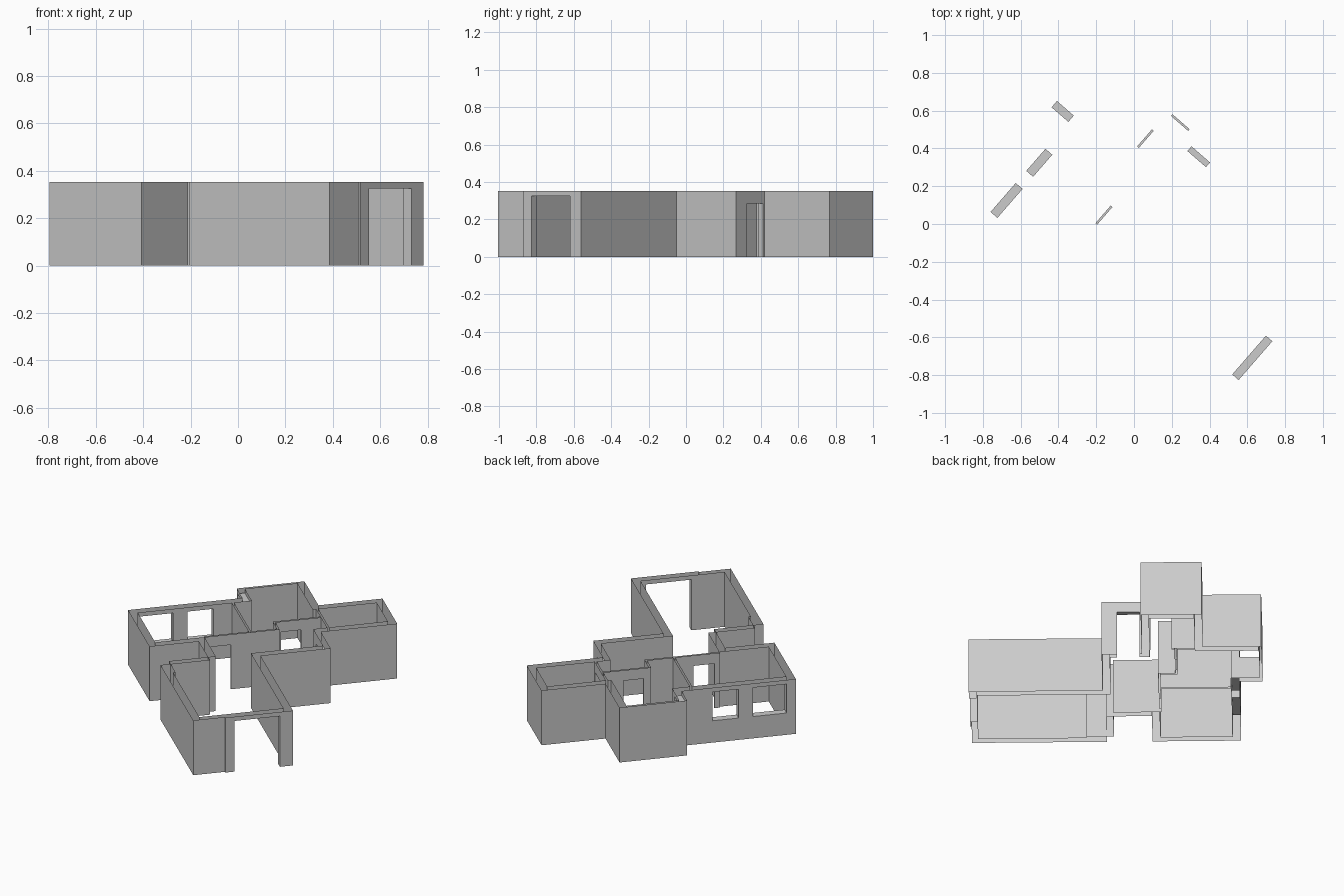
import bpy, bmesh, math
from mathutils import Matrix

cube = bpy.data.objects.get("Cube")
if cube:
    bpy.data.objects.remove(cube)

HEIGHT = 0.352
TURN = Matrix.Rotation(math.radians(49), 4, 'Z')   # the plan sits at an angle
EPS = 0.002

plaster = bpy.data.materials.new("plaster_grey")
plaster.use_nodes = True
plaster.diffuse_color = (0.6, 0.6, 0.6, 1)
plaster.node_tree.nodes["Principled BSDF"].inputs["Base Color"].default_value = (0.6, 0.6, 0.6, 1)

# Openings: u0, u1, w0, w1, z0, z1 (through the wall thickness)
openings = {
    "front_door": (-.26, .012, -.96, -.915, 0, .325),
    "side_door": (.477, .51, -.09, .04, 0, .285),
    "left_room_door": (-.131, -.007, .145, .157, 0, .285),
    "back_room_door": (.32, .44, .245, .257, 0, .285),
    "right_room_door": (.56, .572, .107, .228, 0, .285),
    "left_room_window_a": (-.45, -.247, .567, .615, .14, .325),
    "left_room_window_b": (-.162, -.007, .567, .615, .14, .325),
    "back_room_window": (.18, .224, .617, .735, .14, .325),
}

# Wall outlines, counter-clockwise
outer = [(-.505, -.95), (-.315, -.95), (-.315, -.96), (.09, -.96), (.09, -.18),
         (.51, -.18), (.51, .055), (.968, .055), (.968, .41), (.585, .41),
         (.585, .75), (.18, .75), (.18, .615), (-.505, .615), (-.505, .10),
         (-.21, .10), (-.21, -.165), (-.505, -.165)]
rooms = {
    "main_hall_walls": [(-.46, -.915), (.045, -.915), (.045, -.135), (.477, -.135),
                        (.477, .10), (.56, .10), (.56, .245), (.285, .245),
                        (.285, .145), (-.165, .145), (-.165, -.125),
                        (-.445, -.125), (-.445, -.285), (-.46, -.285)],
    "left_room_walls": [(-.46, .145), (-.165, .145), (-.165, .157), (.105, .157),
                        (.105, .567), (-.46, .567)],
    "back_room_walls": [(.117, .157), (.273, .157), (.273, .257), (.56, .257),
                        (.56, .365), (.54, .365), (.54, .735), (.224, .735),
                        (.224, .567), (.117, .567)],
    "right_room_walls": [(.572, .10), (.923, .10), (.923, .365), (.572, .365)],
}


def finish(name, bm):
    bmesh.ops.transform(bm, matrix=TURN, verts=bm.verts)
    mesh = bpy.data.meshes.new(name)
    bm.to_mesh(mesh)
    bm.free()
    mesh.materials.append(plaster)
    bpy.context.collection.objects.link(bpy.data.objects.new(name, mesh))


def quad(bm, *points):
    bm.faces.new([bm.verts.new(p) for p in points])


def panel(bm, p, q, z0, z1):
    """Upright rectangle between two plan points."""
    if z1 - z0 > EPS and math.dist(p, q) > EPS:
        quad(bm, (*p, z0), (*q, z0), (*q, z1), (*p, z1))


def wall_side(bm, p, q):
    """One wall surface, with every opening that reaches it left out."""
    run = 0 if abs(p[0] - q[0]) > abs(p[1] - q[1]) else 1
    across = 1 - run
    lo, hi = sorted((p[run], q[run]))
    sign = 1 if q[run] > p[run] else -1
    cuts = []
    for box in openings.values():
        a, b = box[2 * run:2 * run + 2]
        near = min(abs(p[across] - c) for c in box[2 * across:2 * across + 2])
        if near < EPS and a > lo - EPS and b < hi + EPS:
            cuts.append((*((a, b)[::sign]), box[4], box[5]))
    cuts.sort(key=lambda c: c[0] * sign)

    def at(value):
        return (value, p[1]) if run == 0 else (p[0], value)

    here = p[run]
    for a, b, z0, z1 in cuts:
        panel(bm, at(here), at(a), 0, HEIGHT)
        panel(bm, at(a), at(b), 0, z0)
        panel(bm, at(a), at(b), z1, HEIGHT)
        here = b
    panel(bm, at(here), q, 0, HEIGHT)


def wall_loop(name, outline):
    bm = bmesh.new()
    for p, q in zip(outline, outline[1:] + outline[:1]):
        wall_side(bm, p, q)
    finish(name, bm)


# Open-topped hollow walls: outer shell, then the inside of each room
wall_loop("outer_walls", outer)
for name, outline in rooms.items():
    wall_loop(name, outline[::-1])

# Door and window reveals: jambs, lintel and sill
for name, (u0, u1, w0, w1, z0, z1) in openings.items():
    bm = bmesh.new()
    if (u1 - u0) > (w1 - w0):
        panel(bm, (u0, w1), (u0, w0), z0, z1)
        panel(bm, (u1, w0), (u1, w1), z0, z1)
    else:
        panel(bm, (u0, w0), (u1, w0), z0, z1)
        panel(bm, (u1, w1), (u0, w1), z0, z1)
    quad(bm, (u0, w0, z1), (u0, w1, z1), (u1, w1, z1), (u1, w0, z1))
    if z0 > 0:
        quad(bm, (u0, w0, z0), (u1, w0, z0), (u1, w1, z0), (u0, w1, z0))
    finish(name + "_reveal", bm)
